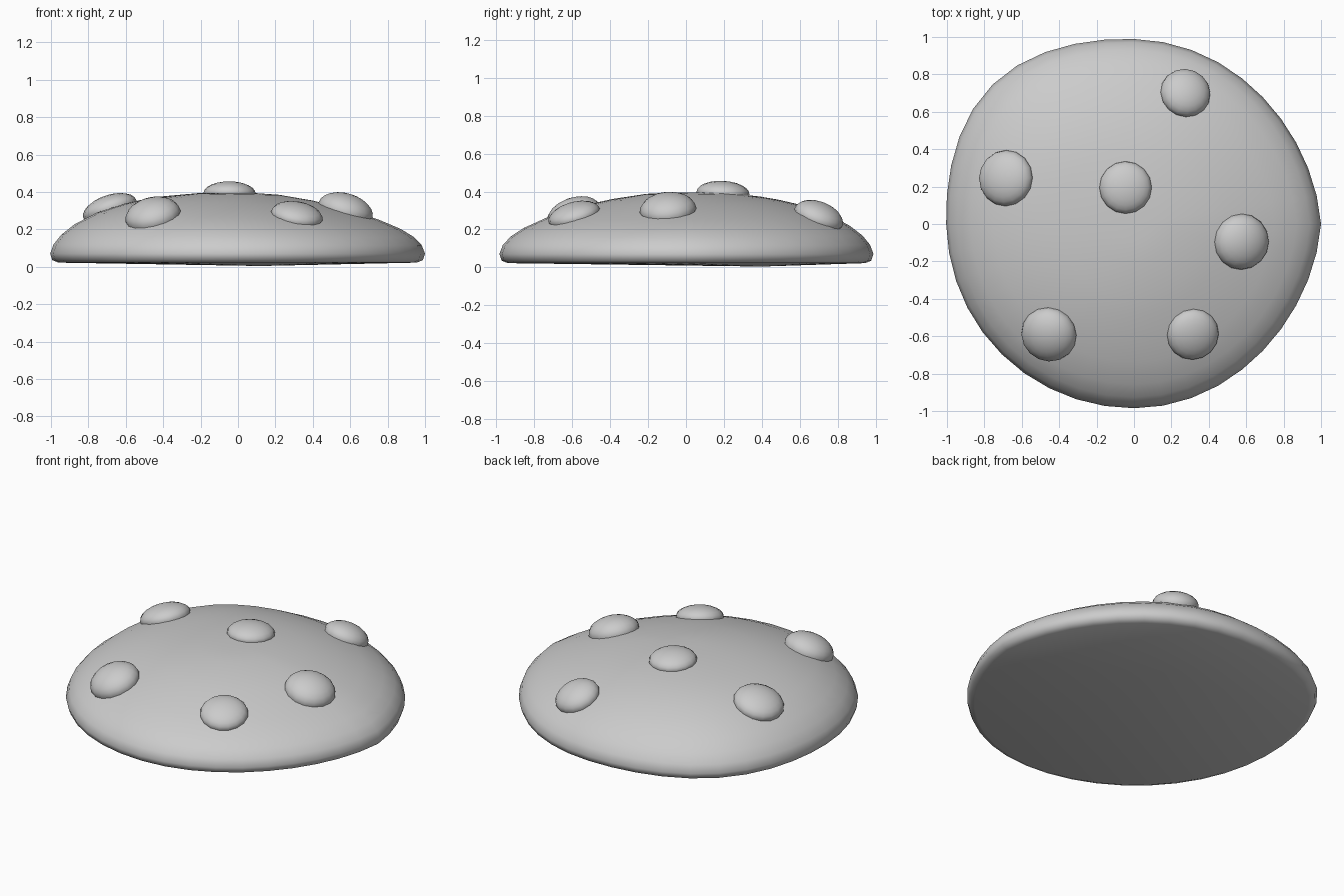
import bpy, bmesh, math
from mathutils import Vector, Matrix

if "Cube" in bpy.data.objects:
    bpy.data.objects.remove(bpy.data.objects["Cube"])

# Radius / height profile of the dome, from just below the peak to the underside rim
PROFILE = [(0.1, 0.393), (0.22, 0.384), (0.4, 0.352), (0.5, 0.327), (0.6, 0.298),
           (0.75, 0.25), (0.87, 0.2), (0.94, 0.158), (0.982, 0.115), (1.0, 0.07),
           (0.988, 0.035), (0.955, 0.022)]
UPPER = 10          # profile points on the upper side
SIDES = 40
DEPTH = 0.985


def stretch(a):
    """Uneven outline: fuller at the back left, slightly flat on the right corners."""
    back_left = max(0, math.cos(a - math.radians(135))) ** 8
    right = max(0, math.cos(a)) * abs(math.sin(2 * a))
    return 1 + 0.07 * back_left - 0.037 * right


def lift(r, a):
    """The dome is fuller towards the back left."""
    w = math.sin(math.pi * min(r, 1) ** 1.8)
    return 0.045 * w * (0.5 + 0.5 * math.cos(a - math.radians(150)))


def surface(x, y):
    """Height of the dome above a point."""
    a = math.atan2(y / DEPTH, x)
    r = math.hypot(x, y / DEPTH) / stretch(a)
    pts = [(0, 0.395)] + PROFILE[:UPPER]
    for (r0, z0), (r1, z1) in zip(pts, pts[1:]):
        if r <= r1:
            return z0 + (z1 - z0) * (r - r0) / (r1 - r0) + lift(r, a)
    return pts[-1][1]


def finish(bm, name, angle=60):
    bmesh.ops.recalc_face_normals(bm, faces=bm.faces)
    mesh = bpy.data.meshes.new(name)
    bm.to_mesh(mesh)
    bm.free()
    ob = bpy.data.objects.new(name, mesh)
    bpy.context.collection.objects.link(ob)
    bpy.ops.object.select_all(action='DESELECT')
    ob.select_set(True)
    bpy.context.view_layer.objects.active = ob
    bpy.ops.object.shade_smooth_by_angle(angle=math.radians(angle))


# Domed body with rounded rim and slightly bulging underside
bm = bmesh.new()
rings = []
for k, (r, z) in enumerate(PROFILE):
    ring = []
    for i in range(SIDES):
        a = 2 * math.pi * i / SIDES
        s = r * stretch(a)
        up = lift(r, a) if k < UPPER else 0
        ring.append(bm.verts.new((s * math.cos(a), s * DEPTH * math.sin(a), z + up)))
    rings.append(ring)
top = bm.verts.new((0, 0, 0.395))
low = bm.verts.new((0.12, 0.4, 0.004))
for i in range(SIDES):
    j = (i + 1) % SIDES
    bm.faces.new((top, rings[0][i], rings[0][j]))
    bm.faces.new((low, rings[-1][j], rings[-1][i]))
    for a, b in zip(rings, rings[1:]):
        bm.faces.new((a[i], b[i], b[j], a[j]))
finish(bm, "dome_body")

# Rounded lumps on the dome: x, y, radius, height
LUMPS = [(-0.045, 0.195, 0.14, 0.064), (0.275, 0.70, 0.135, 0.078),
         (-0.685, 0.245, 0.15, 0.075), (0.575, -0.095, 0.15, 0.09),
         (-0.455, -0.59, 0.15, 0.092), (0.315, -0.59, 0.14, 0.068)]
for n, (x, y, rad, h) in enumerate(LUMPS, 1):
    d = 0.06
    normal = Vector((surface(x - d, y) - surface(x + d, y),
                     surface(x, y - d) - surface(x, y + d), 2 * d)).normalized()
    turn = Vector((0, 0, 1)).rotation_difference(normal).to_matrix().to_4x4()
    bm = bmesh.new()
    bmesh.ops.create_uvsphere(bm, u_segments=16, v_segments=12, radius=1)
    # Keep only the cap that shows above the dome
    bmesh.ops.delete(bm, geom=[v for v in bm.verts if v.co.z < -0.3], context='VERTS')
    place = (Matrix.Translation((x, y, surface(x, y))) @ turn
             @ Matrix.Diagonal((rad, rad, h, 1)))
    bmesh.ops.transform(bm, matrix=place, verts=bm.verts)
    finish(bm, f"lump_{n}")
